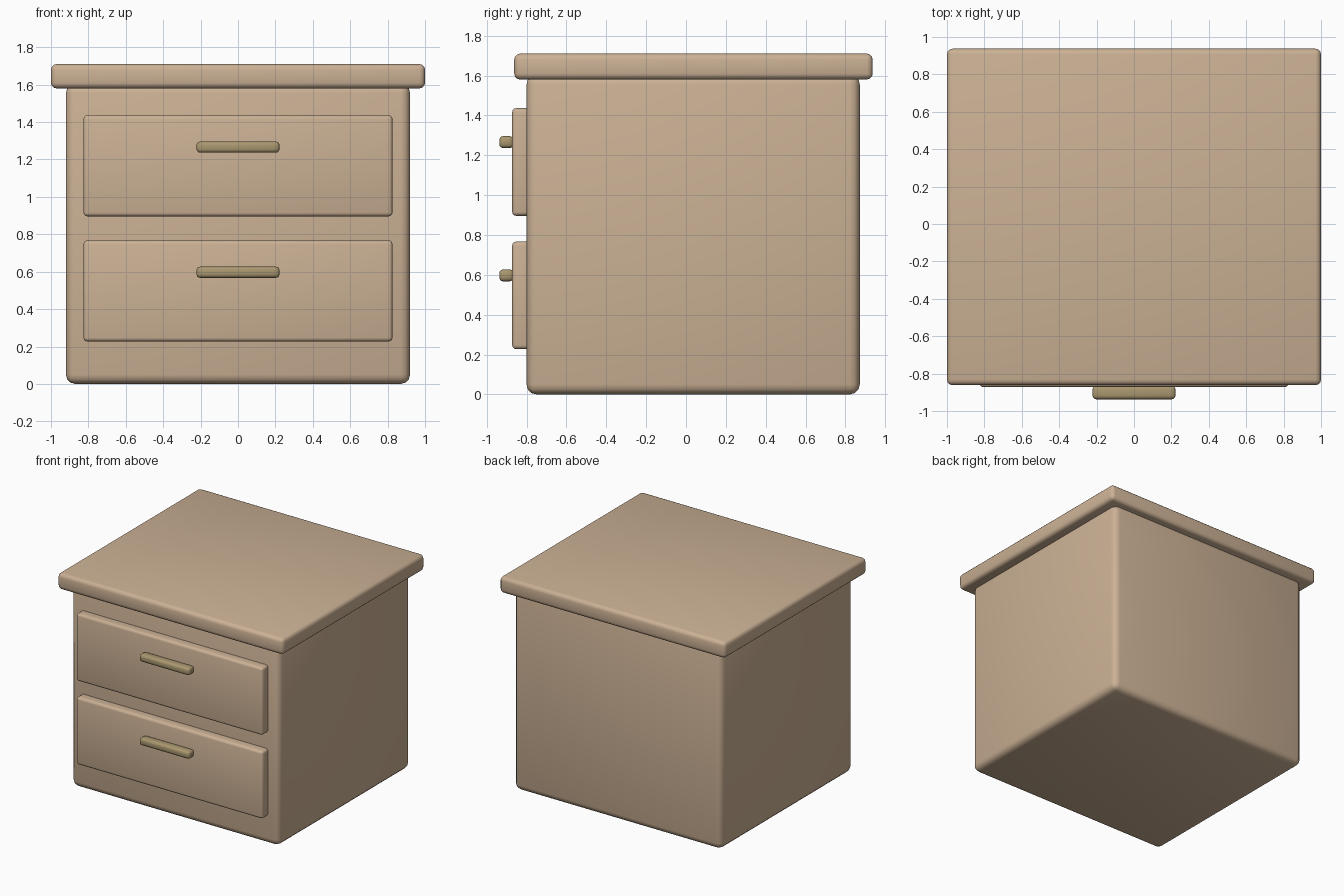
import bpy
import math

if "Cube" in bpy.data.objects:
    bpy.data.objects.remove(bpy.data.objects["Cube"])


def material(name, color):
    m = bpy.data.materials.new(name)
    m.diffuse_color = color
    m.use_nodes = True
    m.node_tree.nodes["Principled BSDF"].inputs["Base Color"].default_value = m.diffuse_color
    return m


wood = material("wood", (0.60, 0.44, 0.30, 1))
brass = material("brass", (0.40, 0.31, 0.16, 1))


def rounded_box(name, x, y, z, bevel, mat):
    """Box spanning the (min, max) ranges, with rounded edges."""
    bpy.ops.mesh.primitive_cube_add(size=1, location=[sum(r) / 2 for r in (x, y, z)])
    ob = bpy.context.object
    ob.name = name
    ob.scale = [r[1] - r[0] for r in (x, y, z)]
    bpy.ops.object.transform_apply(location=False, rotation=False, scale=True)
    mod = ob.modifiers.new("rounding", 'BEVEL')
    mod.width = bevel
    mod.segments = 3
    bpy.ops.object.modifier_apply(modifier=mod.name)
    bpy.ops.object.shade_smooth_by_angle(angle=math.radians(40))
    ob.data.materials.append(mat)
    return ob


# Cabinet body and overhanging top
rounded_box("body", (-0.92, 0.92), (-0.80, 0.872), (0, 1.605), 0.05, wood)
rounded_box("top_board", (-1, 1), (-0.862, 0.937), (1.58, 1.71), 0.03, wood)

# Two drawers, each with a bar handle
for label, z in (("lower", 0.227), ("upper", 0.896)):
    rounded_box(label + "_drawer", (-0.826, 0.826), (-0.872, -0.77),
                (z, z + 0.54), 0.02, wood)
    rounded_box(label + "_handle", (-0.222, 0.222), (-0.937, -0.865),
                (z + 0.34, z + 0.40), 0.02, brass)
